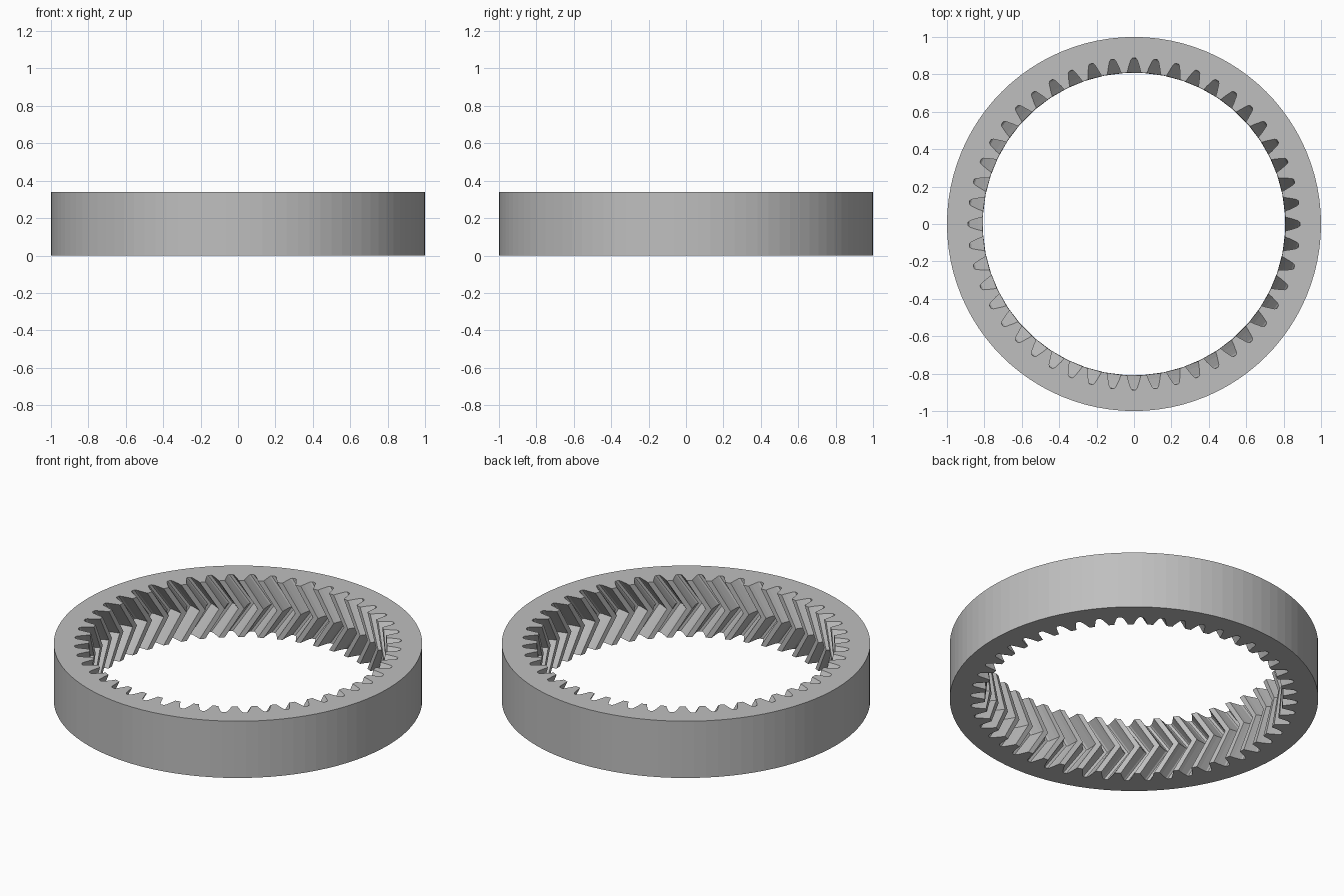
import bpy, bmesh
from math import sin, cos, pi, radians

if "Cube" in bpy.data.objects:
    bpy.data.objects.remove(bpy.data.objects["Cube"], do_unlink=True)

TEETH, HEIGHT, OUTER = 48, 0.34, 1.0
TWIST = radians(-7.5)          # turn of the teeth at mid height
RIM_STEPS = 2                  # rim facets per tooth
PITCH = 2 * pi / TEETH

# Half of one tooth gap: (radius, half width)
half_gap = [(0.81, 0.037), (0.835, 0.031), (0.86, 0.023), (0.878, 0.017), (0.887, 0.009)]
gap = [(r, -w / r) for r, w in half_gap] + [(r, w / r) for r, w in reversed(half_gap)]

grey = bpy.data.materials.new("grey")
grey.use_nodes = True
colour = (0.52, 0.52, 0.52, 1)
grey.diffuse_color = colour
grey.node_tree.nodes["Principled BSDF"].inputs["Base Color"].default_value = colour

bm = bmesh.new()


def ring(points, z):
    return [bm.verts.new((r * cos(a), r * sin(a), z)) for r, a in points]


def wall(low, high):
    n = len(low)
    for i in range(n):
        j = (i + 1) % n
        bm.faces.new((low[i], low[j], high[j], high[i]))


# Toothed inner outline, turned by an angle
def teeth(turn):
    return [(r, k * PITCH + a + turn) for k in range(TEETH) for r, a in gap]


rim = [(OUTER, (i / RIM_STEPS - 0.5) * PITCH) for i in range(TEETH * RIM_STEPS)]

# Rim and herringbone teeth
rim_low, rim_high = ring(rim, 0), ring(rim, HEIGHT)
low, mid, high = ring(teeth(0), 0), ring(teeth(TWIST), HEIGHT / 2), ring(teeth(0), HEIGHT)
wall(rim_low, rim_high)
wall(low, mid)
wall(mid, high)

# Flat end faces, one sector per tooth gap
n = len(gap)
for inner, outer in ((low, rim_low), (high, rim_high)):
    for k in range(TEETH):
        arc = [outer[(k * RIM_STEPS + i) % len(outer)] for i in range(RIM_STEPS + 1)]
        edge = [inner[(k * n + i) % len(inner)] for i in range(n)]
        bm.faces.new(arc + edge[::-1])
        after = inner[(k * n + n) % len(inner)]
        bm.faces.new((arc[-1], after, edge[-1]))

bmesh.ops.recalc_face_normals(bm, faces=bm.faces)
mesh = bpy.data.meshes.new("ring_gear")
bm.to_mesh(mesh)
bm.free()
mesh.materials.append(grey)
gear = bpy.data.objects.new("ring_gear", mesh)
bpy.context.collection.objects.link(gear)
